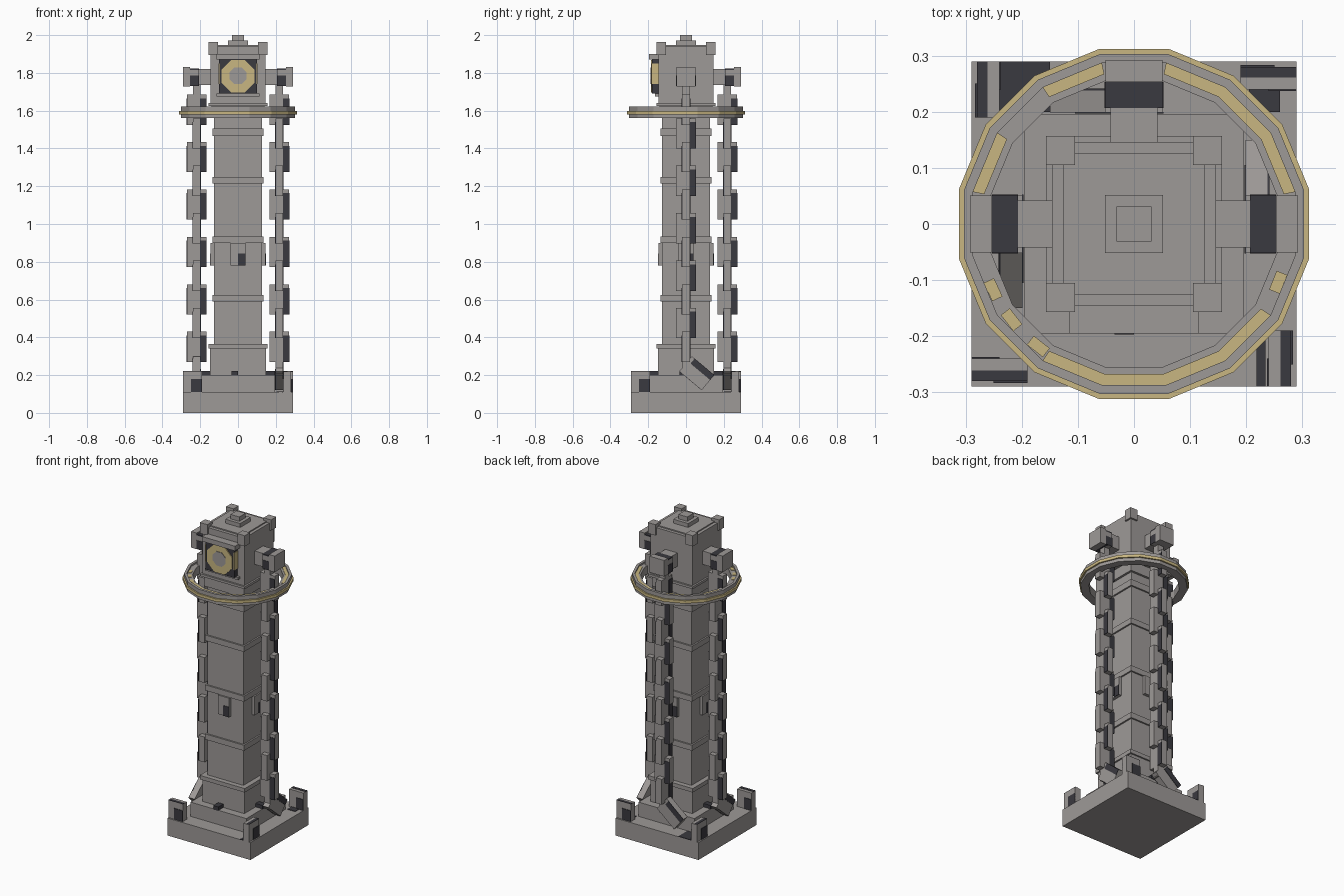
import bpy, bmesh, math
from mathutils import Matrix, Vector

if "Cube" in bpy.data.objects:
    bpy.data.objects.remove(bpy.data.objects["Cube"])


def mat(name, rgb):
    m = bpy.data.materials.new(name)
    m.diffuse_color = (*rgb, 1)
    m.use_nodes = True
    m.node_tree.nodes["Principled BSDF"].inputs["Base Color"].default_value = m.diffuse_color
    return m


STONE = mat("stone_grey", (0.34, 0.32, 0.31))
DARK = mat("dark_slate", (0.042, 0.041, 0.05))
GOLD = mat("pale_gold", (0.58, 0.47, 0.22))


def finish(name, bm, material, matrix=None):
    bmesh.ops.recalc_face_normals(bm, faces=bm.faces)
    me = bpy.data.meshes.new(name)
    bm.to_mesh(me)
    bm.free()
    me.materials.append(material)
    ob = bpy.data.objects.new(name, me)
    bpy.context.collection.objects.link(ob)
    if matrix:
        ob.matrix_world = matrix
    return ob


def box(name, x, y, z, material=STONE, matrix=None):
    """Box from (min, max) pairs on each axis."""
    bm = bmesh.new()
    size = Vector((x[1] - x[0], y[1] - y[0], z[1] - z[0]))
    mid = Vector((sum(x) / 2, sum(y) / 2, sum(z) / 2))
    bmesh.ops.create_cube(bm, size=1, matrix=Matrix.Translation(mid) @ Matrix.Diagonal((*size, 1)))
    return finish(name, bm, material, matrix)


def slab(name, r, z0, z1, material=STONE):
    return box(name, (-r, r), (-r, r), (z0, z1), material)


def turn(quarter):
    return Matrix.Rotation(quarter * math.pi / 2, 4, 'Z')


def ring(name, inner, outer, z0, z1, material, segments=range(16)):
    """Sixteen-sided band given by its flat-to-flat radii."""
    bm = bmesh.new()
    k = 1 / math.cos(math.pi / 16)
    prof = [(inner, z0), (outer, z0), (outer, z1), (inner, z1)]
    for s in segments:
        ends = []
        for a in (s - 0.5, s + 0.5):
            a *= math.pi / 8
            ends.append([bm.verts.new((r * k * math.cos(a), r * k * math.sin(a), z)) for r, z in prof])
        for i in range(4):
            j = (i + 1) % 4
            bm.faces.new((ends[0][i], ends[0][j], ends[1][j], ends[1][i]))
    bmesh.ops.remove_doubles(bm, verts=bm.verts, dist=1e-5)
    holes = [e for e in bm.edges if e.is_boundary]
    if holes:
        bmesh.ops.holes_fill(bm, edges=holes, sides=4)
    return finish(name, bm, material)


def disc(name, r, y0, y1, z, material, matrix=None):
    """Octagonal plate facing the front."""
    bm = bmesh.new()
    m = (Matrix.Translation((0, (y0 + y1) / 2, z)) @ Matrix.Rotation(math.pi / 2, 4, 'X')
         @ Matrix.Rotation(math.pi / 8, 4, 'Z'))
    bmesh.ops.create_cone(bm, cap_ends=True, segments=8, radius1=r, radius2=r, depth=y1 - y0, matrix=m)
    return finish(name, bm, material)


# Base and stepped plinth
slab("base", 0.29, 0, 0.11)
slab("plinth", 0.195, 0.11, 0.2)
slab("shaft_foot", 0.147, 0.2, 0.34)
slab("foot_moulding", 0.157, 0.34, 0.365)

# Shaft with bands
slab("shaft", 0.126, 0.36, 1.6)
for z0, z1 in ((0.59, 0.625), (0.9, 0.935), (1.215, 1.25), (1.465, 1.505)):
    slab("shaft_band", 0.136, z0, z1)
for q in range(4):
    box("window_block", (-0.04, 0.04), (-0.145, -0.12), (0.78, 0.9), STONE, turn(q))
    box("window_pane", (0, 0.04), (-0.148, -0.144), (0.78, 0.845), DARK, turn(q))
    box("foot_notch", (-0.035, 0), (-0.197, -0.147), (0.197, 0.222), DARK, turn(q))

# Head, roof and finial
slab("neck", 0.14, 1.56, 1.625)
slab("head_sill", 0.157, 1.625, 1.64)
slab("head", 0.146, 1.64, 1.9)
slab("roof", 0.146, 1.9, 1.94)
slab("roof_cap", 0.126, 1.94, 1.947)
slab("finial_base", 0.052, 1.947, 1.972)
slab("finial_top", 0.031, 1.972, 2.0)
for q in range(4):
    box("corner_post", (0.105, 0.157), (0.105, 0.157), (1.895, 1.963), STONE, turn(q))

# Clock face under a hood
box("clock_hood", (-0.115, 0.115), (-0.195, -0.14), (1.87, 1.9))
box("clock_sill", (-0.115, 0.115), (-0.165, -0.14), (1.675, 1.69))
box("clock_panel", (-0.1, 0.1), (-0.18, -0.14), (1.69, 1.87), DARK)
disc("clock_face", 0.094, -0.186, -0.178, 1.782, GOLD)
disc("clock_center", 0.048, -0.189, -0.184, 1.785, STONE)
for s in (-1, 1):
    xs = sorted((s * 0.098, s * 0.103))
    box("clock_side", xs, (-0.183, -0.146), (1.74, 1.85), GOLD)

# Ring with gold bands
ring("ring_body", 0.255, 0.303, 1.56, 1.612, STONE)
ring("ring_lip", 0.287, 0.303, 1.612, 1.622, STONE)
ring("ring_outer_band", 0.302, 0.312, 1.58, 1.598, GOLD)
ring("ring_top_band", 0.267, 0.287, 1.611, 1.615, GOLD, [1, 2, 3, 5, 7, 11, 12, 13, 14])
for a in (205, 218, 232, 338):
    m = turn(0) @ Matrix.Rotation(math.radians(a), 4, 'Z')
    box("ring_worn_patch", (0.267, 0.287), (-0.018, 0.018), (1.611, 1.615), GOLD, m)


def link(name, wide_x, height, matrix):
    """Upright chain link, dark along the right-hand edge of its broad faces."""
    m = matrix if wide_x else matrix @ turn(1)
    h = height / 2
    box(name, (-0.052, 0.052), (-0.02, 0.02), (-h, h), STONE, m)
    for q in (0, 2):
        box(name + "_stain", (0.018, 0.0525), (-0.0225, -0.019), (-h, h * 0.75), DARK, m @ turn(q))


# Arms and hanging chains on right, back and left
for q in range(3):
    t = turn(q)
    box("arm", (0.14, 0.21), (-0.042, 0.042), (1.735, 1.82), STONE, t)
    box("arm_collar", (0.207, 0.253), (-0.051, 0.051), (1.73, 1.815), STONE, t)
    box("arm_collar_top", (0.207, 0.253), (-0.051, 0.051), (1.815, 1.822), DARK, t)
    box("arm_collar_side", (0.207, 0.253), (-0.053, 0.053), (1.73, 1.785), DARK, t)
    box("arm_end", (0.253, 0.292), (-0.051, 0.051), (1.728, 1.83), STONE, t)
    for i in range(6):
        z = 0.35 + i * 0.251
        link("chain_link", True, 0.16, t @ Matrix.Translation((0.219, 0, z)))
        if i < 5:
            link("cross_link", False, 0.16, t @ Matrix.Translation((0.219, 0, z + 0.1255)))
    box("chain_hanger", (0.199, 0.239), (-0.02, 0.02), (1.64, 1.74), STONE, t)
    box("chain_tail", (0.199, 0.239), (-0.02, 0.02), (0.2, 0.3), STONE, t)
    # Fallen link leaning on the plinth
    lean = t @ Matrix.Translation((0.219, 0.057, 0.21)) @ Matrix.Rotation(math.radians(50), 4, 'X')
    link("fallen_link", False, 0.155, lean)

# Pinwheel of corner walls
for q in range(4):
    t = turn(q)
    box("corner_wall", (-0.29, -0.19), (-0.28, -0.24), (0.11, 0.22), STONE, t)
    box("corner_wall_top", (-0.29, -0.19), (-0.28, -0.261), (0.219, 0.222), DARK, t)
    box("corner_wall_stain", (-0.25, -0.19), (-0.283, -0.279), (0.11, 0.18), DARK, t)
    box("corner_wall_inner_stain", (-0.29, -0.24), (-0.241, -0.237), (0.11, 0.18), DARK, t)

# Dark patches on the base
box("floor_patch_back", (-0.24, -0.15), (0.2, 0.29), (0.109, 0.113), DARK)
box("floor_patch_front", (0.218, 0.234), (-0.29, -0.19), (0.109, 0.113), DARK)
box("floor_patch_right", (0.205, 0.26), (0.2, 0.24), (0.109, 0.113), DARK)
